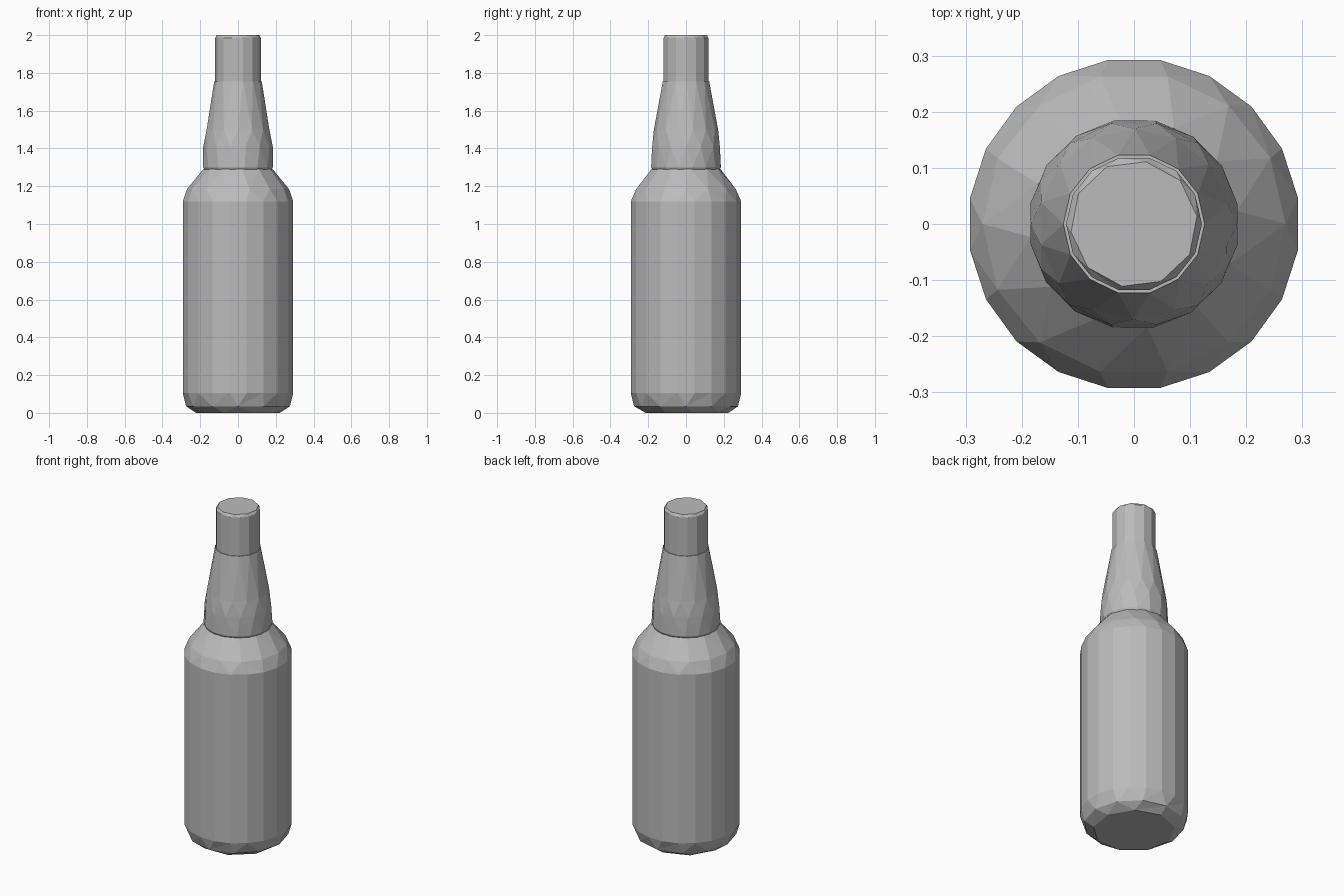
import bpy, bmesh
from math import cos, sin, pi

cube = bpy.data.objects.get("Cube")
if cube:
    bpy.data.objects.remove(cube)

GREY = (0.5, 0.5, 0.5, 1)
grey = bpy.data.materials.new("plain grey")
grey.use_nodes = True
grey.diffuse_color = GREY
grey.node_tree.nodes["Principled BSDF"].inputs["Base Color"].default_value = GREY


def bridge(bm, low, high):
    """Join two rings of any side count with triangles, following the angle."""
    (a, ta), (b, tb) = low, high
    na, nb = len(a), len(b)
    i = j = 0
    while i < na or j < nb:
        next_a = ta + (i + 1) / na
        next_b = tb + (j + 1) / nb
        if j == nb or (i < na and next_a <= next_b):
            bm.faces.new((a[i % na], a[(i + 1) % na], b[j % nb]))
            i += 1
        else:
            bm.faces.new((a[i % na], b[(j + 1) % nb], b[j % nb]))
            j += 1


def faceted_part(name, rings):
    """Build a closed turned shape from rings of (sides, radius, height, turn)."""
    bm = bmesh.new()
    loops = []
    for sides, radius, z, turn in rings:
        angles = [2 * pi * (k / sides + turn) for k in range(sides)]
        loops.append(([bm.verts.new((radius * cos(t), radius * sin(t), z)) for t in angles], turn))
    for low, high in zip(loops, loops[1:]):
        bridge(bm, low, high)
    bm.faces.new(loops[0][0][::-1])
    bm.faces.new(loops[-1][0])
    bmesh.ops.recalc_face_normals(bm, faces=bm.faces)
    mesh = bpy.data.meshes.new(name)
    bm.to_mesh(mesh)
    bm.free()
    mesh.materials.append(grey)
    obj = bpy.data.objects.new(name, mesh)
    bpy.context.collection.objects.link(obj)
    return obj


# Main bottle body with chamfered foot and shoulder
faceted_part("bottle_body", [
    (9, 0.225, 0.0, 0.03),
    (12, 0.275, 0.035, 0.0),
    (20, 0.296, 0.105, 0.025),
    (20, 0.296, 1.12, 0.025),
    (14, 0.27, 1.185, 0.0),
    (12, 0.185, 1.29, 0.02),
])

# Tapered neck, slightly wider than the shoulder opening
faceted_part("bottle_neck", [
    (16, 0.18, 1.285, 0.03),
    (16, 0.188, 1.30, 0.03),
    (14, 0.184, 1.41, 0.0),
    (14, 0.170, 1.50, 0.035),
    (14, 0.126, 1.755, 0.0),
])

# Straight collar at the mouth
faceted_part("bottle_mouth", [
    (14, 0.121, 1.75, 0.0),
    (14, 0.121, 1.985, 0.0),
    (10, 0.113, 2.0, 0.02),
])
